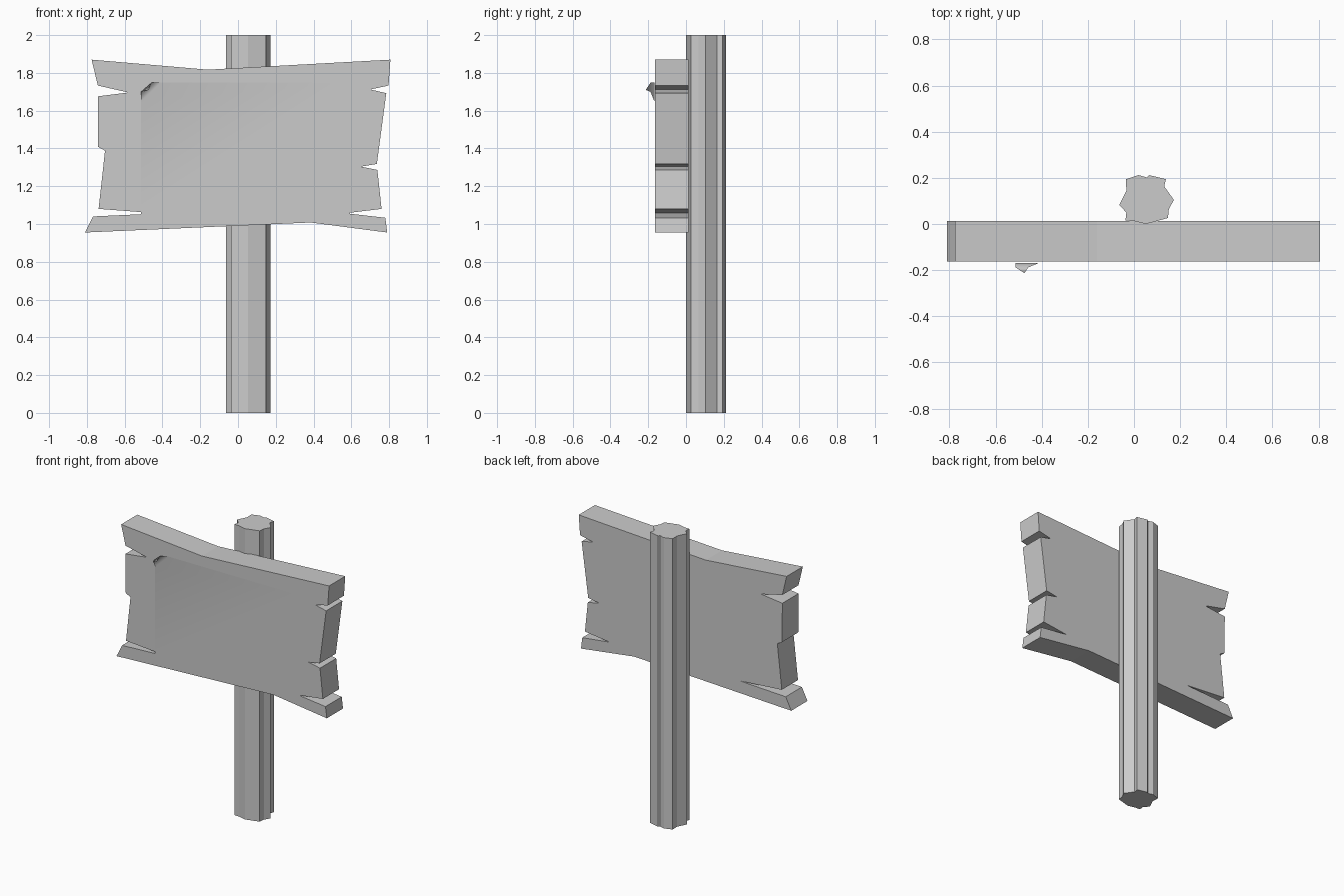
import bpy, bmesh

if "Cube" in bpy.data.objects:
    bpy.data.objects.remove(bpy.data.objects["Cube"])


def make_object(name, bm):
    me = bpy.data.meshes.new(name)
    bm.to_mesh(me)
    bm.free()
    ob = bpy.data.objects.new(name, me)
    bpy.context.collection.objects.link(ob)
    return ob


def extrude_profile(name, points, direction):
    """Solid prism from a closed 3D outline."""
    bm = bmesh.new()
    face = bm.faces.new([bm.verts.new(p) for p in points])
    res = bmesh.ops.extrude_face_region(bm, geom=[face], use_keep_orig=True)
    moved = [g for g in res["geom"] if isinstance(g, bmesh.types.BMVert)]
    bmesh.ops.translate(bm, verts=moved, vec=direction)
    bmesh.ops.recalc_face_normals(bm, faces=bm.faces)
    return make_object(name, bm)


# Post: irregular, roughly hewn section (x, y)
post = [(.02, .212), (.055, .202), (.065, .212), (.138, .194), (.131, .163),
        (.173, .104), (.151, .065), (.147, .026), (.052, .0), (.0, .013),
        (-.037, .015), (-.033, .05), (-.064, .082), (-.033, .145), (-.035, .194)]
extrude_profile("post", [(x, y, 0) for x, y in post], (0, 0, 2))

# Board: weathered outline with splits at both ends (x, z)
board = [(-.775, 1.87), (-.16, 1.817), (.807, 1.87), (.797, 1.733), (.70, 1.712),
         (.785, 1.693), (.735, 1.318), (.65, 1.304), (.738, 1.286), (.76, 1.08),
         (.57, 1.057), (.78, 1.033), (.79, .955), (.385, 1.008), (-.81, .955),
         (-.768, 1.04), (-.42, 1.056), (-.738, 1.08), (-.704, 1.388),
         (-.74, 1.408), (-.742, 1.676), (-.58, 1.696), (-.742, 1.733)]
extrude_profile("sign_board", [(x, -.163, z) for x, z in board], (0, .176, 0))

# Paper notice: thin sheet whose upper left corner curls forward
bm = bmesh.new()
sheet = [(-.513, -.168, 1.044), (.593, -.168, 1.044), (.593, -.168, 1.748),
         (-.41, -.168, 1.748), (-.513, -.168, 1.65),
         (-.513, -.188, 1.70), (-.458, -.188, 1.748), (-.475, -.213, 1.71)]
v = [bm.verts.new(p) for p in sheet]
for ids in ((0, 1, 2, 4), (4, 2, 3), (4, 3, 6, 5), (5, 6, 7)):
    bm.faces.new([v[i] for i in ids])
for f in bm.faces:
    f.smooth = True
make_object("paper_notice", bm)
